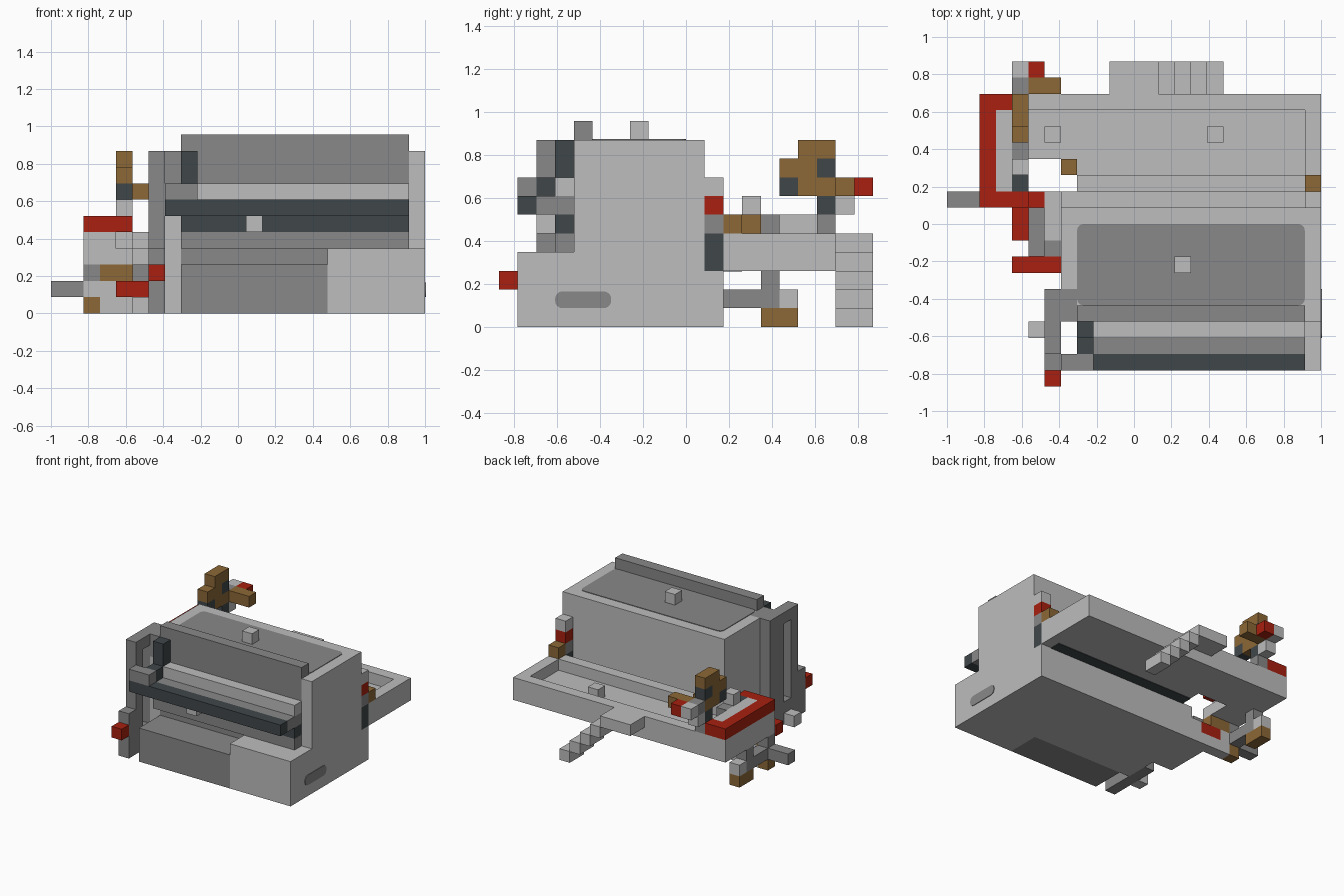
import bpy
import bmesh
from mathutils import Vector

if "Cube" in bpy.data.objects:
    bpy.data.objects.remove(bpy.data.objects["Cube"], do_unlink=True)

UNIT = 2 / 23  # side of one building block
ORIGIN = Vector((-1, -10 * UNIT, 0))


def material(name, r, g, b):
    m = bpy.data.materials.new(name)
    m.use_nodes = True
    m.diffuse_color = (r, g, b, 1)
    m.node_tree.nodes["Principled BSDF"].inputs["Base Color"].default_value = (r, g, b, 1)
    return m


light = material("light grey", .51, .51, .51)
mid = material("middle grey", .246, .246, .246)
dark = material("dark slate", .051, .063, .068)
brown = material("brown", .262, .138, .038)
red = material("red", .392, .0144, .0052)


def build(name, mat, *boxes):
    """Join boxes, each given as its low and high corner in block units."""
    bm = bmesh.new()
    for low, high in boxes:
        low, high = Vector(low), Vector(high)
        cube = bmesh.ops.create_cube(bm, size=1)["verts"]
        for v in cube:
            p = v.co + Vector((.5, .5, .5))
            v.co = ORIGIN + UNIT * Vector([a + (b - a) * t for a, b, t in zip(low, high, p)])
    mesh = bpy.data.meshes.new(name)
    bm.to_mesh(mesh)
    bm.free()
    mesh.materials.append(mat)
    obj = bpy.data.objects.new(name, mesh)
    bpy.context.collection.objects.link(obj)
    return obj


def cell(x, y, z, dx=1, dy=1, dz=1):
    """A box of dx by dy by dz blocks starting at block x, y, z."""
    return (x, y, z), (x + dx, y + dy, z + dz)


def round_plate(name, mat, box, axis, radius):
    """A thin painted plate whose corners are rounded around one axis."""
    obj = build(name, mat, box)
    bm = bmesh.new()
    bm.from_mesh(obj.data)
    edges = [e for e in bm.edges
             if abs((e.verts[0].co - e.verts[1].co).normalized()[axis]) > .9]
    bmesh.ops.bevel(bm, geom=edges, offset=radius * UNIT, segments=4, profile=.5, affect='EDGES')
    bm.to_mesh(obj.data)
    bm.free()


# Main housing
build("housing", light,
      cell(8, 5, 3, 14, 6, 7),
      cell(22, 4, 3, 1, 7, 7),
      cell(7, 6, 3, 1, 5, 7),
      cell(7, 4, 3, 1, 2, 5),
      cell(7, 4, 0, 16, 8, 3))
build("housing_corner", mid, cell(7, 4, 8, 1, 2, 2))
build("front_wall", mid, cell(8, 4, 3, 14, 1, 8))
build("front_base", mid, cell(8, 1, 0, 9, 3, 3))
build("front_base_side", light, cell(17, 1, 0, 6, 3, 3), cell(17, 1, 3, 6, 2, 1),
      cell(22, 3, 3))
round_plate("roof_panel", mid, ((8, 5, 10), (22, 10, 10.05)), 2, .4)
build("roof_knob", light, cell(14, 7, 10))
round_plate("side_grip", mid, ((23, 3, 1), (23.05, 6, 1.9)), 0, .4)

# Feed bars across the front
build("lower_bar", mid, cell(8, 3, 4, 14))
build("inner_dark_bar", dark, cell(8, 3, 5, 14))
build("middle_bars", mid, cell(8, 3, 6, 14), cell(9, 2, 6, 13))
build("front_dark_bar", dark, cell(7, 1, 6, 15))
build("upper_bar", light, cell(8, 3, 7, 14))
build("bar_knob", light, cell(12, 2, 5))
build("bar_clamp", mid, cell(7, 1, 7, 2))
build("lever", dark, cell(8, 2, 7), cell(8, 3, 8, 1, 1, 2))

# Slotted side frame
build("side_frame", mid,
      cell(6, 2, 0, 1, 1, 10),
      cell(6, 4, 0, 1, 2, 10),
      cell(6, 3, 0, 1, 1, 2),
      cell(6, 3, 9))
build("frame_post", mid, cell(6, 1, 0, 1, 1, 4))
build("frame_button", red, cell(6, 0, 2))
build("frame_foot", light, cell(5, 3, 0))

# Rear tray: floor and raised rim
build("tray", light,
      cell(2, 14, 3, 21, 4, 1),
      cell(8, 12, 3, 15, 2, 1),
      cell(2, 11, 3, 3, 3, 1),
      cell(2, 17, 4, 21, 1, 1),
      cell(22, 12, 4, 1, 5, 1),
      cell(8, 12, 4, 14, 1, 1),
      cell(2, 11, 4, 2, 6, 1))
build("tray_underside_strip", dark, ((8, 12, 2.95), (22, 13, 3)))
build("tray_knobs", light, *[cell(x, 15, 4) for x in (6, 16)])

# Red rail round the end of the tray
build("red_rail", red,
      cell(2, 11, 5, 1, 7), cell(3, 17, 5), cell(3, 11, 5, 2))
build("rail_filling", light, cell(3, 12, 5, 1, 5))

# Rear steps
build("landing", light, cell(10, 18, 4, 3, 2))
for n in range(4):
    build("step", light, cell(13 + n, 18, 3 - n, 1, 2))

# Figure at the corner of the tray
build("corner_legs", dark, cell(22, 11, 3, 1, 1, 2))
build("corner_belt", mid, cell(22, 11, 5))
build("corner_chest", red, cell(22, 11, 6))
build("corner_head", light, cell(22, 11, 7))
build("corner_arm", brown, cell(22, 12, 5))
build("hole_handle", brown, cell(7, 13, 5))

# Group of blocks beside the rail
build("rail_block_dark", dark, cell(4, 12, 5))
build("rail_block_light", light, cell(4, 13, 5, 1, 1, 2), cell(4, 15, 4, 1, 2))
build("rail_block_grey", mid, cell(4, 14, 5))

# Figure standing on the rail
build("standing_foot", mid, cell(4, 17, 5), cell(4, 18, 7))
build("standing_dark_parts", dark, cell(4, 17, 6), cell(4, 17, 8), cell(4, 15, 7))
build("standing_body", brown,
      cell(4, 16, 7, 1, 1, 3), cell(4, 17, 7), cell(4, 17, 9), cell(4, 15, 8))
build("standing_arm", brown, cell(5, 18, 7, 2))
build("standing_hand", red, cell(5, 19, 7))
build("standing_light_parts", light, cell(4, 18, 6), cell(4, 19, 7))

# Low walkway next to the housing
build("walkway", light, cell(5, 7, 0, 2, 4), cell(3, 11, 0, 4), cell(6, 9, 1, 1, 3))
build("walkway_rails", red,
      cell(4, 7, 1, 3), cell(4, 9, 1, 1, 3), cell(5, 11, 1))
build("walkway_block", mid, cell(5, 8, 1, 1, 3, 2), cell(6, 8, 1))

# Hanging arms under the tray
build("arm_tip", mid, cell(0, 11, 1, 2))
build("arm_light", light, cell(2, 11, 1, 2))
build("arm_joint", mid, cell(2, 11, 2))
build("arm_brown", brown, cell(3, 11, 2, 2))
build("arm_foot", brown, cell(2, 11, 0))
build("hanging_post", mid, cell(2, 12, 1, 1, 3), cell(2, 14, 2))
build("hanging_light", light, cell(2, 15, 1))
build("hanging_foot", brown, cell(2, 14, 0, 1, 2))
